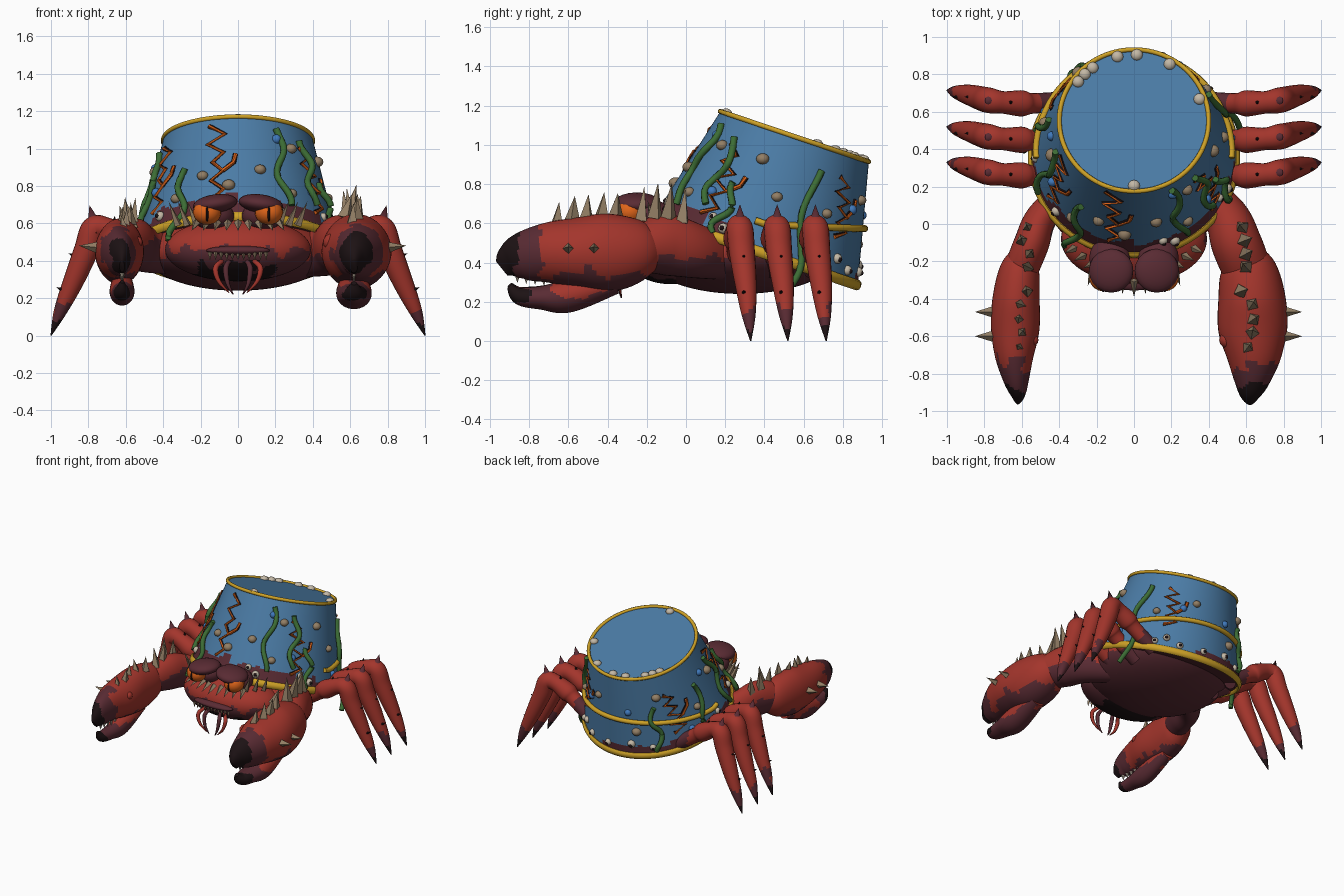
import bpy, bmesh, math, random
from math import sin, cos, pi, radians
from mathutils import Vector, Matrix, noise

random.seed(4)
if "Cube" in bpy.data.objects:
    bpy.data.objects.remove(bpy.data.objects["Cube"])


def colour(name, *rgb):
    m = bpy.data.materials.new(name)
    m.use_nodes = True
    m.diffuse_color = (*rgb, 1)
    m.node_tree.nodes["Principled BSDF"].inputs["Base Color"].default_value = (*rgb, 1)
    return m


BLUE = colour("bucket blue", .07, .2, .38)
GOLD = colour("gold trim", .62, .36, .02)
RED = colour("shell red", .37, .036, .025)
MAROON = colour("dark maroon", .1, .024, .033)
BLACK = colour("tip black", .012, .006, .007)
GREEN = colour("weed green", .045, .15, .035)
TAN = colour("spike tan", .29, .21, .13)
ORANGE = colour("hot orange", .75, .13, .01)
BONE = colour("barnacle bone", .55, .48, .38)
PEARL = colour("bead blue", .05, .19, .5)


def finish(name, bm, mats, rule=None, smooth=True):
    bmesh.ops.recalc_face_normals(bm, faces=bm.faces[:])
    if rule:
        for f in bm.faces:
            f.material_index = mats.index(rule(f.calc_center_median()))
    mesh = bpy.data.meshes.new(name)
    bm.to_mesh(mesh)
    bm.free()
    for m in mats:
        mesh.materials.append(m)
    if smooth:
        mesh.shade_smooth()
        mesh.set_sharp_from_angle(angle=radians(50))
    ob = bpy.data.objects.new(name, mesh)
    bpy.context.collection.objects.link(ob)
    return ob


def jag(p):
    return noise.noise(p * 11) * .07


def skin(low, tip_y=-9):
    """Red shell, maroon below a ragged line, dark toward the tips."""
    def rule(p):
        j = jag(p)
        if p.y < tip_y + j:
            return BLACK
        return MAROON if p.z < low + j or p.y < tip_y + .13 + j * 1.6 else RED
    return rule


SKIN = [RED, MAROON, BLACK]


def resample(points, steps=8):
    pts = [Vector(p) for p in points]
    pts = [pts[0]] + pts + [pts[-1]]
    out = []
    for a, b, c, d in zip(pts, pts[1:], pts[2:], pts[3:]):
        for k in range(steps):
            t = k / steps
            out.append(b + ((c - a) * t + (a * 2 - b * 5 + c * 4 - d) * t**2
                            + (b * 3 - a - c * 3 + d) * t**3) / 2)
    return out + [pts[-1]]


def loft(bm, stations, ref=(0, 0, 1), sides=16):
    """Sweep ellipses; each station is x, y, z, half width, half height."""
    rings, n = [], len(stations)
    for i, s in enumerate(stations):
        t = Vector(stations[min(i + 1, n - 1)][:3]) - Vector(stations[max(i - 1, 0)][:3])
        side = t.cross(Vector(ref)).normalized()
        up = side.cross(t).normalized()
        rings.append([bm.verts.new(Vector(s[:3]) + side * s[3] * cos(k * 2 * pi / sides)
                                   + up * s[4] * sin(k * 2 * pi / sides)) for k in range(sides)])
    for a, b in zip(rings, rings[1:]):
        for k in range(sides):
            bm.faces.new((a[k - 1], a[k], b[k], b[k - 1]))
    bm.faces.new(rings[0])
    bm.faces.new(rings[-1])


def limb(name, stations, rule, ref=(0, 0, 1), sides=40):
    bm = bmesh.new()
    loft(bm, resample(stations), ref, sides)
    return finish(name, bm, SKIN, rule)


def tube(bm, points, r, ref=(.1, .2, 1), sides=8, tall=1):
    loft(bm, [(*p, r, r * tall) for p in points], ref, sides)


def ball(bm, loc, scale, turn=Matrix(), seg=12):
    m = Matrix.Translation(loc) @ turn @ Matrix.Diagonal((*scale, 1))
    bmesh.ops.create_uvsphere(bm, u_segments=seg, v_segments=max(6, seg * 2 // 3), radius=1, matrix=m)


def spike(bm, base, direction, length, r, sides=4):
    d = Vector(direction).normalized()
    m = Matrix.Translation(Vector(base) + d * length / 2) @ d.to_track_quat("Z", "Y").to_matrix().to_4x4()
    bmesh.ops.create_cone(bm, cap_ends=True, segments=sides, radius1=r, radius2=0, depth=length, matrix=m)


# Tilted bucket frame: angle 0 is the front, positive turns toward +x
TILT = Matrix.Translation((0, .355, .455)) @ Matrix.Rotation(radians(-18.7), 4, "X")
HIGH, WIDE, NARROW = .62, .55, .4


def on_bucket(a, h, off=0.0):
    r = WIDE - (WIDE - NARROW) * h / HIGH + off
    return TILT @ Vector((r * sin(a), -r * cos(a), h))


def bucket_rule(p):
    q = TILT.inverted() @ p
    a = math.atan2(q.x, -q.y)
    edge = 0 if 1.5 < a < 2.9 else (.115 if abs(a) < 1 else .075) + jag(p) * .8
    return MAROON if q.z < edge else BLUE


bm = bmesh.new()
N, ROWS = 96, 40
rows = [[bm.verts.new(on_bucket(k * 2 * pi / N, HIGH * i / ROWS)) for k in range(N)] for i in range(ROWS + 1)]
for low, top in zip(rows, rows[1:]):
    for k in range(N):
        bm.faces.new((low[k - 1], low[k], top[k], top[k - 1]))
bm.faces.new(rows[0])
bm.faces.new(rows[-1])
finish("bucket", bm, [BLUE, MAROON], bucket_rule)

# Gold rims and the handle lying round the back
for name, h, r, tall in (("lower_rim", .005, .018, 1.5), ("upper_rim", HIGH, .013, 1)):
    bm = bmesh.new()
    loop = [on_bucket(k * 2 * pi / N, h) for k in range(N + 1)]
    tube(bm, loop, r, TILT.to_3x3() @ Vector((0, 0, 1)), 8, tall)
    finish(name, bm, [GOLD])
bm = bmesh.new()
arc = [pi / 2 - .1 + (pi + .2) * k / 40 for k in range(41)]
tube(bm, [on_bucket(a, .15 + .14 * max(0, -cos(a)), .01) for a in arc], .018)
finish("handle", bm, [GOLD])

# Zigzag glowing cracks
for a, h0, h1 in ((-.2, .12, .57), (-1, .12, .52), (1, .1, .48), (2.45, .2, .5), (-2.15, .14, .45)):
    path = [(a + (.1 if k % 2 else -.1) * random.uniform(.5, 1.2) - .01 * k, h0 + (h1 - h0) * k / 8)
            for k in range(9)]
    branch = [path[3], (path[3][0] + .12, path[3][1] + .05), (path[3][0] + .14, path[3][1] + .1)]
    for name, mat, r, off in (("crack_edge", BLACK, .018, -.008), ("crack_glow", ORANGE, .01, .005)):
        bm = bmesh.new()
        for line in (path, branch):
            tube(bm, [on_bucket(*p, off) for p in line], r, sides=6)
        finish(name, bm, [mat])

# Seaweed strands
for a, h0, h1 in ((.5, .1, .56), (-.62, -.1, .33), (.9, .15, .52), (-1.2, .05, .5),
                  (1.15, .02, .3), (1.95, -.15, .5), (-2.5, .05, .38), (-1.75, -.1, .42)):
    bm = bmesh.new()
    tube(bm, [on_bucket(a + .06 * sin(k * .4 + a * 3), h0 + (h1 - h0) * k / 20, .018 + .01 * sin(k * .6))
              for k in range(21)], .018)
    finish("seaweed", bm, [GREEN])

# Barnacles, pebbles and beads
stones = {"barnacles": bmesh.new(), "pebbles": bmesh.new(), "beads": bmesh.new(), "barnacle_holes": bmesh.new()}
for a, h in ((.3, .1), (.42, .06), (.2, .05), (1.05, .1), (1.2, .06), (2.3, .06), (2.45, .1), (2.65, .06),
             (3, .07), (-2.9, .1), (-2.6, .07), (-2.1, .08), (-1.5, .1), (-.9, .08)):
    r = random.uniform(.022, .03)
    ball(stones["barnacles"], on_bucket(a, h), (r, r, r))
    ball(stones["barnacle_holes"], on_bucket(a, h, r * .7), (r * .5,) * 3)
for a, h in ((-.4, .27), (.25, .3), (-.1, .2), (.7, .46), (1.3, .46), (-1.3, .4), (1.6, .3), (2.2, .3),
             (2.8, .42), (-2.8, .2), (-2.4, .45), (-1.8, .25), (-.7, .16), (.6, .18)):
    r = random.uniform(.028, .038)
    ball(stones["pebbles"], on_bucket(a, h), (r, r, r * .85))
for a, h in ((.5, .5), (.9, .22), (2.6, .36), (-1.1, .25), (-2.9, .35), (-2, .12), (1.7, .12), (-1.5, .45)):
    ball(stones["beads"], on_bucket(a, h), (.026, .026, .026))
for a in (0, 1.9, 2.6, -2.9, -2.5, -2.35, -2.2, 3.1):
    ball(stones["barnacles"], on_bucket(a, HIGH, -.03), (.032, .032, .025))
for (name, sbm), mat in zip(stones.items(), (BONE, TAN, PEARL, BLACK)):
    finish(name, sbm, [mat])

# Body and head
bm = bmesh.new()
ball(bm, (0, .28, .45), (.51, .5, .21), seg=72)
finish("body", bm, SKIN, skin(.43))
bm = bmesh.new()
ball(bm, (0, -.08, .46), (.39, .24, .17), seg=96)
finish("head", bm, SKIN, lambda p: BLACK if p.z < .38 + jag(p) * 1.3 and abs(p.x + .03) < .22 + jag(p)
       else MAROON if p.z < .46 + jag(p) else RED)

# Mouth
bm = bmesh.new()
ball(bm, (0, -.31, .455), (.17, .045, .025), seg=24)
finish("lip", bm, [MAROON])
bm = bmesh.new()
for k in range(11):
    spike(bm, (-.15 + .03 * k, -.335, .445), (0, -.2, -1), .045, .012)
for k in range(-4, 5):
    spike(bm, (k * .055, -.3 + abs(k) * .014, .605), (k * .08, -1, -.5), .1, .022)
for s in (-1, 1):
    for k in range(3):
        spike(bm, (s * (.22 + .05 * k), -.21 + .04 * k, .59), (s * .4, -.2, 1), .14, .022)
finish("teeth_and_brow_spikes", bm, [TAN], smooth=False)
for s in (-1, 1):
    for w, drop, mat in ((.12, .0, RED), (.065, .01, MAROON)):
        bm = bmesh.new()
        loft(bm, resample([(s * w * .7, -.29, .4, .012, .012), (s * w, -.33, .36, .015, .015),
                           (s * w * .85, -.34, .29 - drop, .011, .011), (s * w * .4, -.33, .23 - drop, .003, .003)]),
             (1, 0, 0), 8)
        finish("mouth_leg", bm, [mat])

# Eyes with slit pupils and heavy lids
for s in (-1, 1):
    for name, mat, loc, size in (
            ("eye", ORANGE, (.165, -.285, .66), (.075, .075, .068)),
            ("pupil", BLACK, (.165, -.325, .657), (.012, .04, .05)),
            ("eyelid", MAROON, (.122, -.25, .705), (.12, .118, .05)),
            ("eye_stalk", MAROON, (.13, -.18, .64), (.11, .11, .08))):
        bm = bmesh.new()
        turn = Matrix.Rotation(s * radians(8), 4, "Y") if name == "eyelid" else Matrix()
        ball(bm, (s * loc[0], *loc[1:]), size, turn, 20)
        finish(name, bm, [mat])

# Claws: a large left one and a slimmer right one
ARM = [(.33, .2, .42, .1, .11), (.49, .04, .46, .12, .14), (.55, -.11, .49, .135, .155), (.61, -.26, .47, .13, .12)]
PALM = [(.58, -.14, .46, .08, .08), (.61, -.24, .46, .15, .16), (.63, -.4, .45, .18, .2), (.635, -.56, .45, .185, .18),
        (.64, -.7, .45, .15, .155), (.63, -.83, .43, .1, .125), (.62, -.9, .4, .06, .09), (.62, -.94, .37, .02, .045)]
FINGER = [(.62, -.36, .3, .07, .06), (.62, -.6, .23, .095, .085), (.62, -.74, .22, .08, .06),
          (.62, -.85, .23, .055, .045), (.62, -.9, .28, .015, .015)]
for s, w, side in ((1, 1, "left"), (-1, .7, "right")):
    def fit(rows, lift=0):
        return [(s * x, y, z + lift, a * w, b * (.6 + .4 * w)) for x, y, z, a, b in rows]
    limb(side + "_arm", fit(ARM), skin(.42 if s > 0 else .5))
    limb(side + "_palm", fit(PALM), skin(.34, -.87))
    limb(side + "_finger", fit(FINGER, .03 * (1 - w)), skin(.26, -.83))
    bm = bmesh.new()
    for y, z in zip((-.02, -.09, -.16, -.23, -.36, -.43, -.51, -.58, -.66), (.6, .63, .63, .61, .63, .63, .62, .61, .58)):
        x = .58 + (.04 if y < -.4 else 0) + random.uniform(-.02, .02)
        spike(bm, (s * x, y, z - .13 * (1 - w)), (s * random.uniform(-.1, .3), .1, 1),
              (.18 if y > -.3 else .13) * w ** .5, .042 * w ** .5)
    for y in (-.47, -.6):
        spike(bm, (s * (.63 + .16 * w), y, .47), (s, 0, .1), .11, .034)
    finish(side + "_claw_spikes", bm, [TAN], smooth=False)
    bm = bmesh.new()
    for k in range(5):
        spike(bm, (s * .62, -.68 - .045 * k, .33 + .005 * k), (0, 0, -1), .055, .018, 6)
    finish(side + "_claw_teeth", bm, [BONE], smooth=False)
    bm = bmesh.new()
    for x, y in ((.5, -.62), (.54, -.66), (.55, -.5)):
        ball(bm, (s * (.64 + (x - .64) * w), y, .5), (.045 * w,) * 3)
    finish(side + "_claw_bumps", bm, [RED])

# Three walking legs a side
for s in (-1, 1):
    for y in (.33, .52, .715):
        path = [(.36, -.06, .36, .055), (.54, -.07, .48, .055), (.6, -.07, .52, .07), (.7, -.065, .57, .06),
                (.77, -.055, .57, .068), (.81, -.045, .46, .066), (.88, -.025, .29, .055), (.95, -.01, .13, .035),
                (1, 0, 0, .003)]
        limb("leg", [(s * x, y + dy, z, r, r) for x, dy, z, r in path],
             lambda p: BLACK if p.z < .07 + jag(p) * .4 else
             MAROON if p.z < .15 + jag(p) * 1.5 or abs(p.x) < .5 else RED, (0, 1, 0), 20)
        bm = bmesh.new()
        for x, z in ((.87, .42), (.935, .24)):
            spike(bm, (s * (x - .01), y - .035, z), (s, 0, .4), .05, .018, 6)
        spike(bm, (s * .66, y - .065, .6), (0, 0, 1), .04, .018, 6)
        finish("leg_thorns", bm, [BLACK])
        bm = bmesh.new()
        spike(bm, (s * .77, y - .055, .6), (s * .25, 0, 1), .1, .035, 8)
        finish("knee_spike", bm, [MAROON])
